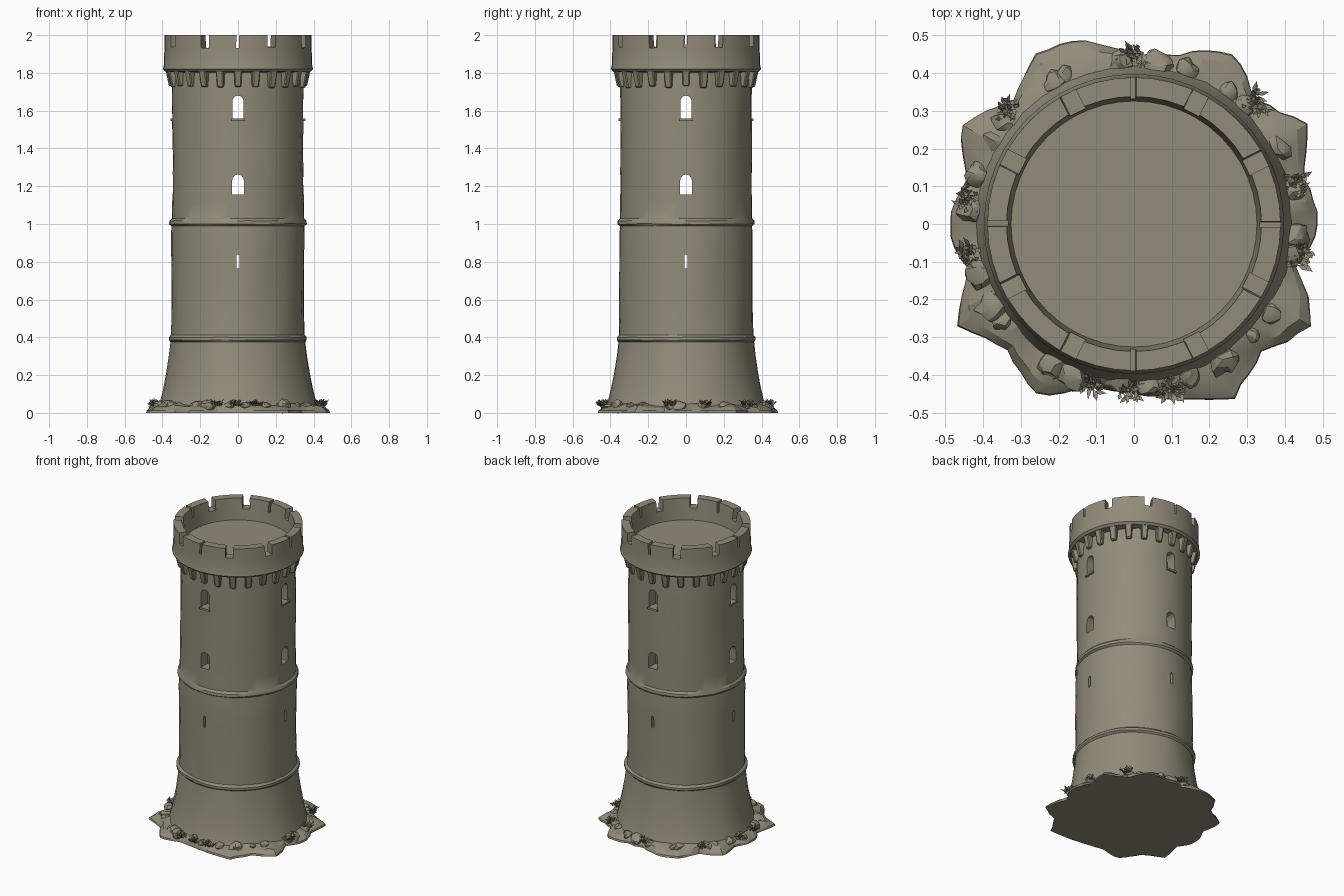
import bpy, bmesh, math, random
from mathutils import Matrix, Vector, noise

random.seed(4)
if "Cube" in bpy.data.objects:
    bpy.data.objects.remove(bpy.data.objects["Cube"])

stone = bpy.data.materials.new("weathered stone")
stone.use_nodes = True
stone.diffuse_color = (0.29, 0.26, 0.195, 1)
bsdf = stone.node_tree.nodes["Principled BSDF"]
bsdf.inputs["Base Color"].default_value = stone.diffuse_color
bsdf.inputs["Roughness"].default_value = 0.9


def finish(name, bm):
    """Turn a bmesh into a named stone object."""
    bmesh.ops.recalc_face_normals(bm, faces=bm.faces)
    mesh = bpy.data.meshes.new(name)
    bm.to_mesh(mesh)
    bm.free()
    mesh.materials.append(stone)
    obj = bpy.data.objects.new(name, mesh)
    bpy.context.collection.objects.link(obj)
    return obj


def select(obj):
    bpy.ops.object.select_all(action="DESELECT")
    obj.select_set(True)
    bpy.context.view_layer.objects.active = obj


def smooth(obj, angle=30):
    select(obj)
    bpy.ops.object.shade_smooth_by_angle(angle=math.radians(angle))


def cut(obj, cutter):
    """Apply a boolean difference and discard the cutter."""
    cutter.hide_render = True
    mod = obj.modifiers.new("openings", "BOOLEAN")
    mod.operation, mod.solver, mod.object = "DIFFERENCE", "EXACT", cutter
    select(obj)
    bpy.ops.object.modifier_apply(modifier=mod.name)
    bpy.data.objects.remove(cutter)


def lathe(name, profile, segs, closed=False, warp=lambda i, a, r, z: (r, z)):
    """Spin (radius, height) points about z, with an optional warp per point."""
    bm = bmesh.new()
    rings = []
    for s in range(segs):
        a = math.tau * s / segs
        ring = []
        for i, (r, z) in enumerate(profile):
            r, z = warp(i, a, r, z)
            ring.append(bm.verts.new((r * math.cos(a), r * math.sin(a), z)))
        rings.append(ring)
    n = len(profile)
    for s in range(segs):
        p, q = rings[s], rings[(s + 1) % segs]
        for i in range(n if closed else n - 1):
            j = (i + 1) % n
            bm.faces.new((p[i], q[i], q[j], p[j]))
    bmesh.ops.remove_doubles(bm, verts=bm.verts, dist=1e-5)
    return finish(name, bm)


def add_block(bm, size, place, taper=1.0, slope=0.0):
    """Add a box; its underside may be narrowed and drawn inwards along x."""
    verts = bmesh.ops.create_cube(bm, size=1)["verts"]
    for v in verts:
        low = v.co.z < 0
        v.co = Vector((v.co.x * size[0], v.co.y * size[1], v.co.z * size[2]))
        if low:
            v.co.y *= taper
            if v.co.x > 0:
                v.co.x -= slope
    bmesh.ops.transform(bm, matrix=place, verts=verts)


def polar(degrees, r, z):
    return Matrix.Rotation(math.radians(degrees), 4, "Z") @ Matrix.Translation((r, 0, z))


# Hollow tower wall with flared foot and two worn string courses
wall = [(0.43, 0.01), (0.413, 0.06), (0.396, 0.13), (0.38, 0.21), (0.366, 0.3), (0.357, 0.375),
        (0.371, 0.385), (0.371, 0.4), (0.355, 0.412)]
wall += [(0.353, 0.42 + 0.0715 * k) for k in range(1, 8)]
wall += [(0.35, 0.99), (0.364, 1.0), (0.362, 1.018), (0.349, 1.03)]
wall += [(0.348, 1.03 + 0.078 * k) for k in range(1, 10)]
wall += [(0.345, 1.81), (0.28, 1.81), (0.28, 0.03)]
bands = (0.385, 0.4, 1.0, 1.018)


def weather(i, a, r, z):
    if r < 0.3:
        return r, z
    p = Vector((math.cos(a) * 2.5, math.sin(a) * 2.5, z * 2.5))
    r += 0.006 * noise.noise(p) + 0.0015 * noise.noise(p * 4)
    if z in bands:
        r -= 0.008 * abs(math.cos(2 * a + z)) ** 4
        z += 0.004 * noise.noise(p * 1.5)
    return r, z


tower = lathe("tower_wall", wall, 40, True, weather)


# Arched windows and arrow slits through all four sides
def add_arch(bm, half, z0, z1, degrees):
    spring = max(z1 - half * 1.1, z0 + 0.02)
    outline = [(-half, z0), (half, z0)]
    for k in range(7):
        t = math.pi * k / 6
        outline.append((half * math.cos(t), spring + (z1 - spring) * math.sin(t)))
    face = bm.faces.new([bm.verts.new((0.2, x, z)) for x, z in outline])
    out = bmesh.ops.extrude_face_region(bm, geom=[face])["geom"]
    far = [v for v in out if isinstance(v, bmesh.types.BMVert)]
    bmesh.ops.translate(bm, vec=(0.3, 0, 0), verts=far)
    bmesh.ops.rotate(bm, cent=(0, 0, 0), verts=list(set(face.verts) | set(far)),
                     matrix=Matrix.Rotation(math.radians(degrees), 3, "Z"))


openings, sills = bmesh.new(), bmesh.new()
for side in range(0, 360, 90):
    add_arch(openings, 0.03, 1.555, 1.68, side)
    add_arch(openings, 0.032, 1.155, 1.262, side)
    add_arch(openings, 0.009, 0.765, 0.84, side)
    add_block(sills, (0.05, 0.072, 0.012), polar(side, 0.332, 1.552))
cut(tower, finish("window_cutter", openings))
smooth(tower)
finish("window_sills", sills)

# Parapet and roof floor, notched by crenels
parapet = lathe("parapet", [(0, 1.86), (0.326, 1.86), (0.338, 2.0), (0.389, 2.0), (0.39, 1.92),
                            (0.393, 1.84), (0.398, 1.82), (0.385, 1.807), (0.33, 1.8), (0, 1.8)], 48)
notches = bmesh.new()
for quarter in range(0, 360, 90):
    for offset, width in ((0, 0.016), (27, 0.05), (63, 0.05)):
        depth = random.uniform(0.06, 0.07)
        place = polar(quarter + offset, 0.36, 2.05 - depth / 2)
        place = place @ Matrix.Rotation(random.uniform(-0.06, 0.06), 4, "X")
        add_block(notches, (0.16, width, 0.1 + depth), place, 0.9)
cut(parapet, finish("crenel_cutter", notches))
smooth(parapet)

# Ring of corbels under the parapet
corbels = bmesh.new()
for k in range(24):
    jitter = random.uniform(-0.006, 0.006)
    add_block(corbels, (0.07, 0.042, 0.09), polar(15 * k, 0.35, 1.77 + jitter), 0.8, 0.02)
corbel_ring = finish("corbels", corbels)
bevel = corbel_ring.modifiers.new("worn_edges", "BEVEL")
bevel.width = 0.005

# Lobed rock foundation, outline radius every fifteen degrees
lobes = [.49, .47, .53, .46, .525, .465, .45, .505, .525, .46, .53, .46,
         .495, .46, .54, .47, .52, .45, .45, .48, .53, .48, .54, .45]


def outline_radius(a):
    t = (a / math.tau * len(lobes)) % len(lobes)
    i = int(t)
    f = t - i
    r = lobes[i] * (1 - f) + lobes[(i + 1) % len(lobes)] * f
    r += 0.012 * noise.noise(Vector((math.cos(a), math.sin(a), 0.3)) * 9)
    return min(r, 0.487 / max(abs(math.cos(a)), abs(math.sin(a))))


def rocky(i, a, r, z):
    if r == 0:
        return r, z
    r = 0.4 + (outline_radius(a) - 0.4) * r
    n = noise.noise(Vector((r * math.cos(a), r * math.sin(a), z)) * 14)
    return r, z + (0.02 * n if z > 0.02 else 0)


foundation = lathe("rock_foundation", [(0, 0), (1, 0), (0.97, 0.012), (0.75, 0.028), (0.4, 0.04),
                                       (0.05, 0.05), (0, 0.05)], 96, False, rocky)
smooth(foundation, 20)

# Loose boulders sitting on the foundation
boulders = bmesh.new()
for k in range(26):
    a = math.tau * k / 26 + random.uniform(-0.1, 0.1)
    size = random.uniform(0.025, 0.045)
    r = min(0.43, outline_radius(a) - size)
    verts = bmesh.ops.create_icosphere(boulders, subdivisions=2, radius=size)["verts"]
    for v in verts:
        v.co *= 1 + 0.5 * noise.noise(v.co * 30 + Vector((k, 0, 0)))
        v.co.z *= 0.75
    bmesh.ops.transform(boulders, matrix=polar(math.degrees(a), r, 0.035), verts=verts)
smooth(finish("boulders", boulders), 25)

# Spiky shrubs growing between the rocks
shrubs = bmesh.new()
clumps = [(138, .45), (45, .455), (191, .45), (349, .45), (283, .45), (255, .44),
          (90, .445), (14, .45), (171, .445), (268, .44)]
for degrees, r in clumps:
    for k in range(45):
        a = random.uniform(0, math.tau)
        lean = Vector((math.cos(a), math.sin(a), random.uniform(0.3, 1.8))).normalized()
        side = lean.cross(Vector((0, 0, 1))).normalized() * 0.006
        root = polar(degrees, r, 0.035) @ Vector((random.uniform(-.018, .018), random.uniform(-.025, .025), 0))
        tip = root + lean * random.uniform(0.02, 0.05)
        mid = (root + tip) / 2 + Vector((0, 0, 0.006))
        shrubs.faces.new([shrubs.verts.new(p) for p in (root, mid - side, tip, mid + side)])
finish("shrubs", shrubs)
